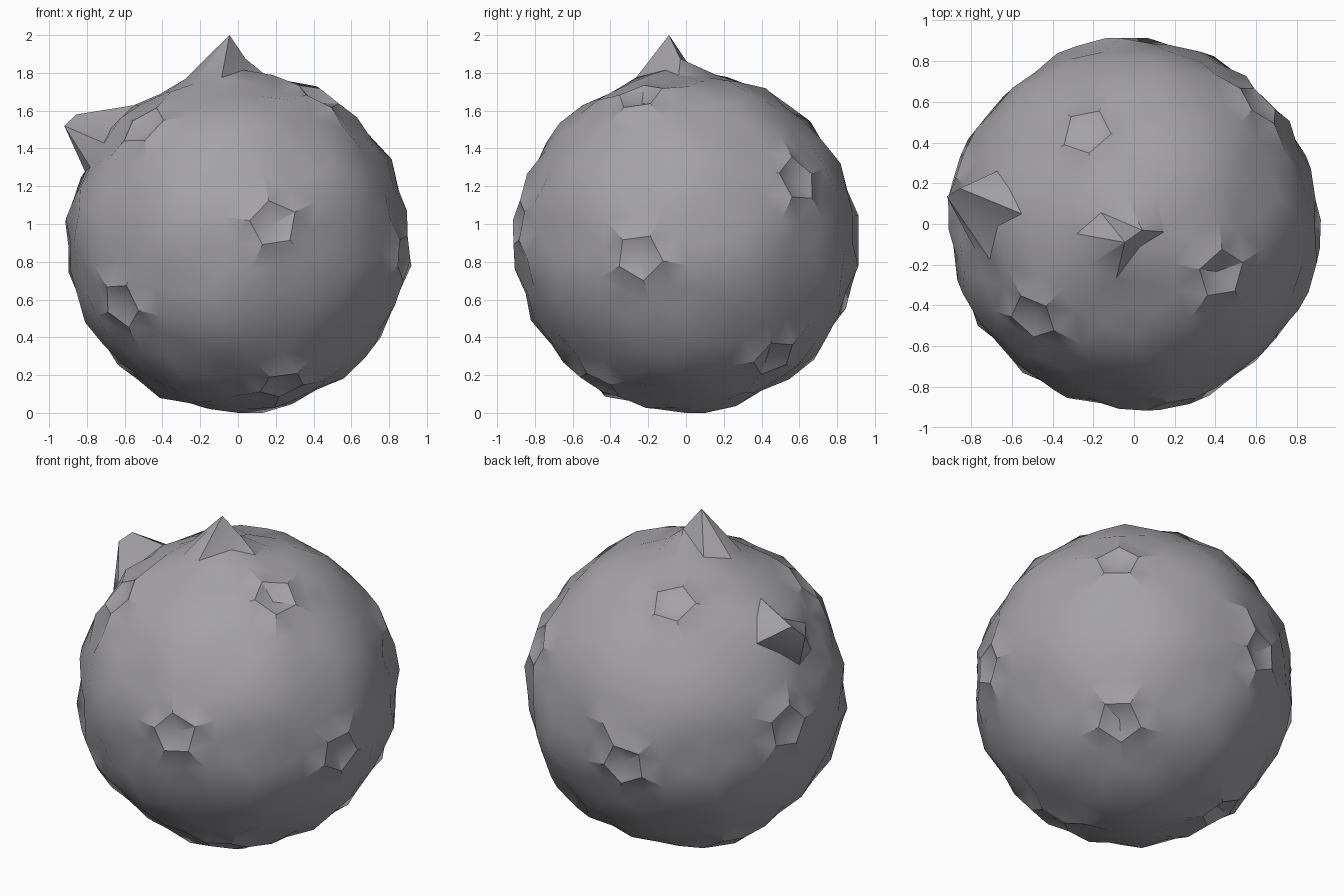
import bpy, bmesh, math, random
from mathutils import Vector, Matrix

if "Cube" in bpy.data.objects:
    bpy.data.objects.remove(bpy.data.objects["Cube"], do_unlink=True)

random.seed(4)
JITTER = 0.006
CENTRE = Vector((0, 0, 0.917))
# Corner radius by angle in degrees from the nearest pentagon centre
CORNER_RINGS = [(12, 0.922), (20, 0.922), (27.5, 0.895), (34.5, 0.908), (90, 0.922)]
# Cell centre radius by the same angle: pit floor, sunk ring, flat cells, raised cells
CENTRE_RINGS = [(8, 0.868), (22, 0.874), (90, None)]
# Spikes: surface point to pull, and where it goes
PULLS = [
    ((-0.135, -0.105, 1.82), (-0.045, -0.09, 2.0)),
    ((-0.03, 0.00, 1.82), (0.04, -0.03, 1.875)),
    ((0.01, -0.145, 1.81), (0.03, -0.11, 1.815)),
    ((-0.67, 0.12, 1.51), (-0.855, 0.175, 1.58)),
    ((-0.67, 0.00, 1.40), (-0.92, 0.135, 1.52)),
    ((-0.55, 0.22, 1.58), (-0.61, 0.17, 1.57)),
    ((-0.62, -0.04, 1.54), (-0.67, -0.01, 1.51)),
]


def frame(a, b):
    """Orthonormal frame from two directions."""
    a = a.normalized()
    n = a.cross(b).normalized()
    return Matrix((a, n.cross(a), n)).transposed()


def ring_radius(rings, angle):
    return next(r for limit, r in rings if angle < limit)


# Base geodesic sphere; its dual gives the hexagon and pentagon cells
base = bmesh.new()
bmesh.ops.create_icosphere(base, subdivisions=3, radius=1.0)
pents = [v for v in base.verts if len(v.link_edges) == 5]
p = pents[0]
q = min(pents, key=lambda v: abs(v.co.normalized().dot(p.co.normalized()) - 0.447))
turn = frame(Vector((0.206, -0.973, 0.106)), Vector((0.467, -0.282, 0.838))) \
    @ frame(p.co, q.co).transposed()
axes = [(turn @ v.co).normalized() for v in pents]


def pent_angle(d):
    """Angle in degrees to the nearest pentagon centre."""
    return math.degrees(math.acos(min(1.0, max(d.dot(a) for a in axes))))


bm = bmesh.new()
# Cell corners: ridges around each pentagon stand proud
corner = {}
for f in base.faces:
    d = (turn @ f.calc_center_median()).normalized()
    shake = Vector([random.uniform(-JITTER, JITTER) for _ in range(3)])
    corner[f] = bm.verts.new(d * ring_radius(CORNER_RINGS, pent_angle(d)) + shake + CENTRE)

# Cell centres: sunk pentagons and first ring, the rest flat
centre = {}
for v in base.verts:
    d = (turn @ v.co).normalized()
    r = ring_radius(CENTRE_RINGS, pent_angle(d))
    if r:
        co = d * r + CENTRE
    else:
        ring = [corner[f].co for f in v.link_faces]
        co = sum(ring, Vector()) / len(ring)
    centre[v] = bm.verts.new(co)

# Two triangles across every edge of the base sphere
for e in base.edges:
    f, g = e.link_faces
    for v in e.verts:
        bm.faces.new((centre[v], corner[f], corner[g]))
base.free()
bmesh.ops.recalc_face_normals(bm, faces=bm.faces)

# Rest the body on the ground
low = min(v.co.z for v in bm.verts)
for v in bm.verts:
    v.co.z -= low

# Pull the spikes out of the surface
picked = [min(bm.verts, key=lambda v: (v.co - Vector(start)).length) for start, _ in PULLS]
for v, (_, target) in zip(picked, PULLS):
    v.co = target

mesh = bpy.data.meshes.new("spiked_rock_ball")
bm.to_mesh(mesh)
bm.free()
rock = bpy.data.objects.new("spiked_rock_ball", mesh)
bpy.context.collection.objects.link(rock)

# Single stone grey colour
grey = bpy.data.materials.new("stone_grey")
grey.use_nodes = True
colour = (0.37, 0.36, 0.385, 1.0)
grey.diffuse_color = colour
for node in grey.node_tree.nodes:
    if node.type == 'BSDF_PRINCIPLED':
        node.inputs["Base Color"].default_value = colour
mesh.materials.append(grey)

# Smooth body with sharp ridge and spike edges
bpy.ops.object.select_all(action='DESELECT')
rock.select_set(True)
bpy.context.view_layer.objects.active = rock
bpy.ops.object.shade_smooth_by_angle(angle=math.radians(30))
